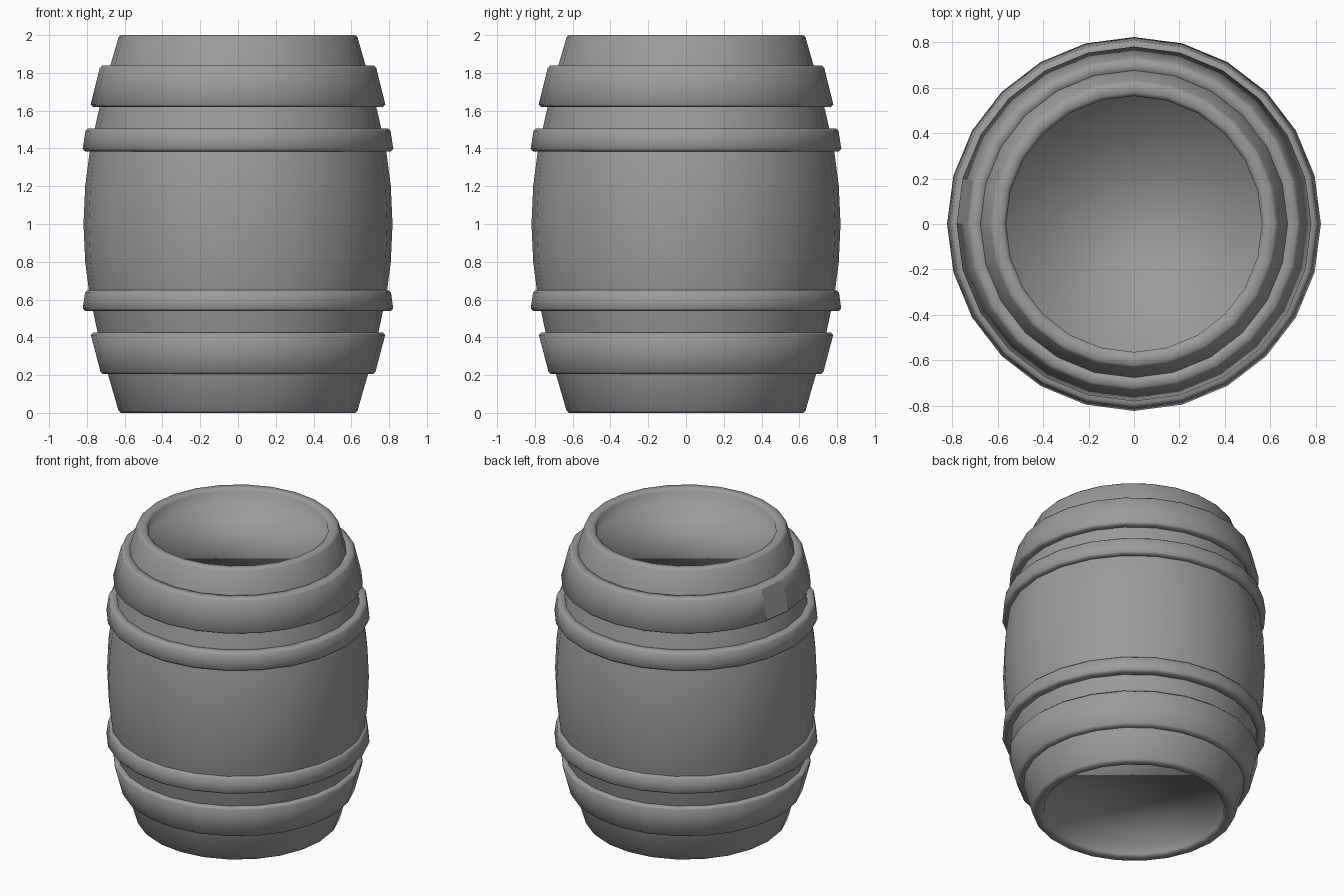
import bpy, bmesh, math

if "Cube" in bpy.data.objects:
    bpy.data.objects.remove(bpy.data.objects["Cube"])

SIDES = 24
grey = bpy.data.materials.new("barrel_grey")
grey.diffuse_color = (0.33, 0.33, 0.33, 1)
grey.use_nodes = True
grey.node_tree.nodes["Principled BSDF"].inputs["Base Color"].default_value = grey.diffuse_color


def lathe(name, profile, closed=False):
    """Spin an (r, z) profile round z; closed loops make hoops, open ones get end discs."""
    bm = bmesh.new()
    rings = []
    for r, z in profile:
        rings.append([bm.verts.new((r * math.cos(2 * math.pi * i / SIDES),
                                    r * math.sin(2 * math.pi * i / SIDES), z))
                      for i in range(SIDES)])
    pairs = list(zip(rings, rings[1:]))
    if closed:
        pairs.append((rings[-1], rings[0]))
    else:
        bm.faces.new(rings[0])
        bm.faces.new(rings[-1])
    for a, b in pairs:
        for i in range(SIDES):
            j = (i + 1) % SIDES
            bm.faces.new((a[i], a[j], b[j], b[i]))
    bmesh.ops.recalc_face_normals(bm, faces=bm.faces)
    for f in bm.faces:
        f.smooth = True
    mesh = bpy.data.meshes.new(name)
    bm.to_mesh(mesh)
    bm.free()
    mesh.materials.append(grey)
    obj = bpy.data.objects.new(name, mesh)
    bpy.context.collection.objects.link(obj)
    return obj


def hoop(name, z0, z1, r0, r1, bevel=0.013, inset=0.07):
    """Metal band with softened outer edges, from radius r0 (bottom) to r1 (top)."""
    return lathe(name, [(r0 - inset, z0), (r0 - bevel, z0), (r0, z0 + bevel),
                        (r1, z1 - bevel), (r1 - bevel, z1), (r1 - inset, z1)], True)


# Barrel body: half profile from the rim to the middle, mirrored about z = 1,
# with a recessed head disc closing each end
half = [(0.563, 0.015), (0.58, 0.001), (0.62, 0.0),
        (0.633, 0.013), (0.687, 0.2), (0.742, 0.42), (0.787, 0.63), (0.809, 0.8)]
lathe("barrel_body", [(0.56, 0.078)] + half + [(0.818, 1.0)]
      + [(r, 2 - z) for r, z in reversed(half)] + [(0.56, 1.895)])

# Wide end hoops follow the taper
hoop("lower_wide_hoop", 0.205, 0.425, 0.728, 0.779)
upper = hoop("upper_wide_hoop", 1.62, 1.84, 0.780, 0.732)

# Narrow hoops
hoop("lower_narrow_hoop", 0.54, 0.65, 0.822, 0.81)
hoop("upper_narrow_hoop", 1.385, 1.505, 0.822, 0.808)

# Single flat facet on the upper hoop (its joint)
for p in upper.data.polygons:
    ang = math.degrees(math.atan2(p.center.y, p.center.x))
    if 165 < ang < 180 and math.hypot(p.center.x, p.center.y) > 0.7 and 1.7 < p.center.z < 1.76:
        p.use_smooth = False
